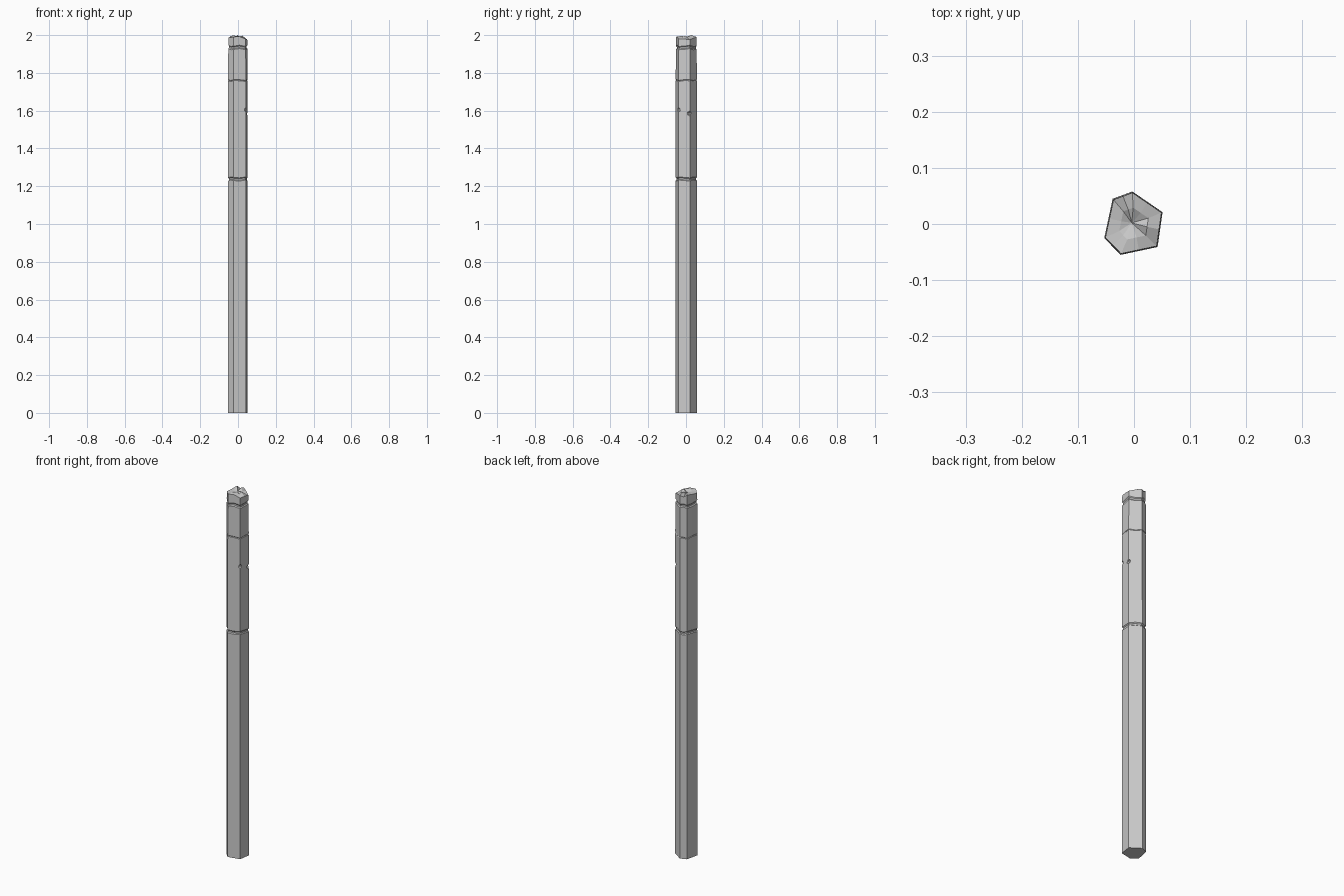
import bpy, bmesh, math
from mathutils import Vector

if "Cube" in bpy.data.objects:
    bpy.data.objects.remove(bpy.data.objects["Cube"])

stone = bpy.data.materials.new("pale grey stone")
stone.diffuse_color = (0.6, 0.6, 0.6, 1)
stone.use_nodes = True
stone.node_tree.nodes["Principled BSDF"].inputs["Base Color"].default_value = stone.diffuse_color

# Irregular six-sided section, each side split once so cracks can waver
corners = [Vector(p) for p in [(-.003, .058), (.051, .021), (.042, -.041),
                               (-.024, -.055), (-.053, -.025), (-.038, .045)]]
section = []
for i, c in enumerate(corners):
    section += [c, (c + corners[(i + 1) % 6]) / 2]
N = len(section)

# Column rings: height, scale, waver of the ring
rings = [(0, 1, 0),
         (1.230, 1, .003), (1.234, .91, .003), (1.242, .91, .003), (1.247, 1, .003),
         (1.757, .995, .003), (1.760, .95, .003), (1.763, .995, .003),
         (1.925, .97, .004), (1.930, .89, .004), (1.938, .89, .004), (1.943, .97, .004)]
# Broken top rim heights, one per section point
rim = [1.990, 1.984, 1.976, 1.979, 1.980, 1.992, 1.991, 1.988, 1.986, 1.990, 1.996, 1.984]

bm = bmesh.new()
loops = []
for z, s, w in rings:
    loops.append([bm.verts.new((p.x * s, p.y * s, z + w * math.sin(i * 2.1 + z * 5)))
                  for i, p in enumerate(section)])
loops.append([bm.verts.new((p.x * .96, p.y * .96, rim[i])) for i, p in enumerate(section)])
# Inner rough ring of the broken top
inner = [2.0, 1.990, 1.982, 1.997, 1.988, 1.996, 1.994, 1.991, 1.990, 1.992, 1.998, 1.982]
loops.append([bm.verts.new((p.x * .5, p.y * .5, inner[i])) for i, p in enumerate(section)])
for a, b in zip(loops, loops[1:]):
    for i in range(N):
        j = (i + 1) % N
        bm.faces.new((a[i], a[j], b[j], b[i]))
bm.faces.new(loops[0])
tip = bm.verts.new((-.004, .002, 1.989))
for i in range(N):
    bm.faces.new((loops[-1][i], loops[-1][(i + 1) % N], tip))
bmesh.ops.recalc_face_normals(bm, faces=bm.faces)
mesh = bpy.data.meshes.new("stone_post")
bm.to_mesh(mesh)
bm.free()
mesh.materials.append(stone)
post = bpy.data.objects.new("stone_post", mesh)
bpy.context.collection.objects.link(post)

# Small chips on the right side
for k, pos in enumerate([(.046, -.042, 1.605), (.053, .018, 1.585)]):
    bpy.ops.mesh.primitive_ico_sphere_add(subdivisions=1, radius=.014, location=pos)
    chip = bpy.context.object
    chip.name = f"chip_cutter_{k + 1}"
    chip.data.materials.append(stone)
    chip.hide_render = True
    chip.hide_set(True)
    mod = post.modifiers.new(chip.name, 'BOOLEAN')
    mod.operation = 'DIFFERENCE'
    mod.solver = 'EXACT'
    mod.object = chip
